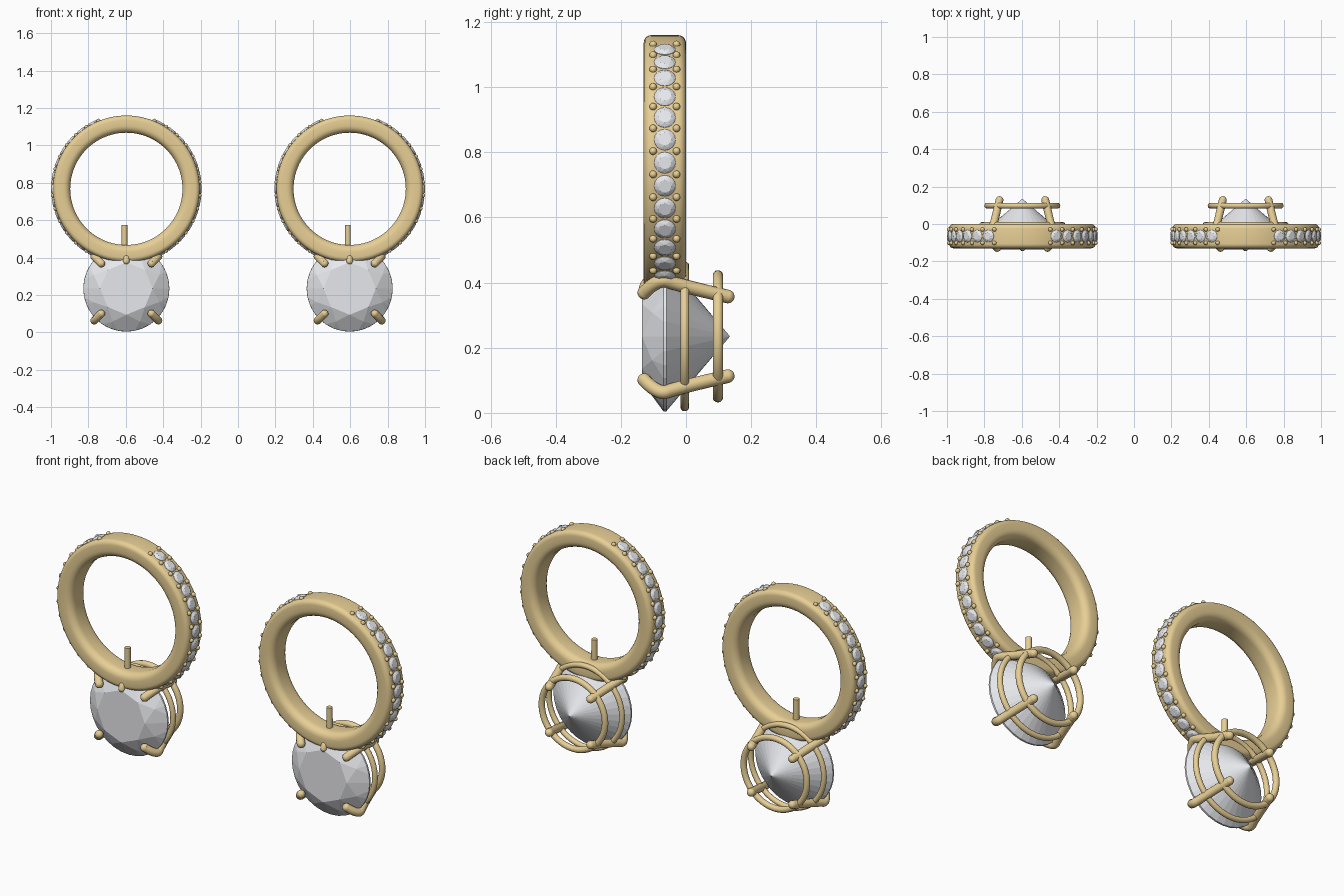
import bpy, bmesh
from math import sin, cos, pi, radians
from mathutils import Vector, Matrix

if "Cube" in bpy.data.objects:
    bpy.data.objects.remove(bpy.data.objects["Cube"])

YC, RZ, GZ = -0.065, 0.768, 0.235      # band mid depth, ring centre height, gem centre height
ring_r, gem_r = 0.392, 0.23


def material(name, color):
    m = bpy.data.materials.new(name)
    m.diffuse_color = color
    m.use_nodes = True
    m.node_tree.nodes["Principled BSDF"].inputs["Base Color"].default_value = m.diffuse_color
    return m


gold = material("gold", (0.80, 0.62, 0.30, 1))
stone = material("clear_stone", (0.80, 0.81, 0.84, 1))
parts = []


def add(name, data, mat, smooth=True):
    ob = bpy.data.objects.new(name, data)
    bpy.context.collection.objects.link(ob)
    data.materials.append(mat)
    if smooth and isinstance(data, bpy.types.Mesh):
        bpy.ops.object.select_all(action='DESELECT')
        ob.select_set(True)
        bpy.context.view_layer.objects.active = ob
        bpy.ops.object.shade_smooth_by_angle(angle=radians(40))
    parts.append(ob)
    return ob


def to_mesh(name, bm):
    me = bpy.data.meshes.new(name)
    bmesh.ops.recalc_face_normals(bm, faces=bm.faces)
    bm.to_mesh(me)
    bm.free()
    return me


def add_gem(bm, r, mat, sides):
    """Round brilliant with its table towards -y: hull of facet rings, girdle at the origin."""
    rings = [(0.61, -0.305, 8, 0), (0.83, -0.17, 8, pi / 8), (1, -0.02, sides, 0),
             (1, 0.02, sides, 0), (0.0, 0.87, 1, 0)]
    pts = []
    for rad, y, n, off in rings:
        for i in range(n):
            a = off + 2 * pi * i / n
            pts.append(bm.verts.new(mat @ (Vector((rad * cos(a), y, rad * sin(a))) * r)))
    bmesh.ops.convex_hull(bm, input=pts)


def beads(name, points, r):
    bm = bmesh.new()
    for p in points:
        bmesh.ops.create_uvsphere(bm, u_segments=14, v_segments=10, radius=r,
                                  matrix=Matrix.Translation(p))
    return add(name, to_mesh(name, bm), gold)


def tubes(name, paths, r):
    cu = bpy.data.curves.new(name, 'CURVE')
    cu.dimensions = '3D'
    cu.bevel_depth, cu.bevel_resolution, cu.use_fill_caps = r, 4, True
    for pts in paths:
        s = cu.splines.new('NURBS')
        s.points.add(len(pts) - 1)
        for p, co in zip(s.points, pts):
            p.co = (*co, 1)
        s.order_u, s.use_endpoint_u, s.resolution_u = 3, True, 8
    add(name, cu, gold)


def hoop(name, y, z, R, r):
    bpy.ops.mesh.primitive_torus_add(major_radius=R, minor_radius=r, major_segments=64,
                                     minor_segments=14)
    ob = bpy.context.object
    ob.data.transform(Matrix.Translation((0, y, z)) @ Matrix.Rotation(pi / 2, 4, 'X'))
    ob.name = name
    ob.data.materials.append(gold)
    bpy.ops.object.shade_smooth_by_angle(angle=radians(60))
    parts.append(ob)


# Band: rounded rectangle section spun about the y direction
bm = bmesh.new()
prof = []
for rc, yc, cr, a0 in ((ring_r - .024, .041, .024, 0), (.337, .028, .037, 90),
                       (.337, -.028, .037, 180), (ring_r - .024, -.041, .024, 270)):
    for k in range(6):
        a = radians(a0 + 18 * k)
        prof.append(bm.verts.new((rc + cr * cos(a), YC + yc + cr * sin(a), RZ)))
edges = [bm.edges.new((prof[i], prof[(i + 1) % len(prof)])) for i in range(len(prof))]
bmesh.ops.spin(bm, geom=prof + edges, cent=(0, 0, RZ), axis=(0, 1, 0), angle=2 * pi, steps=96)
bmesh.ops.remove_doubles(bm, verts=bm.verts, dist=1e-5)
add("ring_band", to_mesh("ring_band", bm), gold)

# Pave stones and setting beads along both sides of the band
bm = bmesh.new()
bead_pts = []
step = 10.4
for side in (0, pi):
    for i in range(-6, 7):
        a = side + radians(step * i)
        pos = Vector((ring_r * cos(a), YC, RZ + ring_r * sin(a)))
        out = Vector((cos(a), 0, sin(a)))
        rot = (-out).to_track_quat('Y', 'Z' if abs(out.z) < .5 else 'X').to_matrix().to_4x4()
        add_gem(bm, 0.033, Matrix.Translation(pos) @ rot, 16)
    for i in range(14):
        a = side + radians(step * (i - 6.5))
        for dy in (-.036, .036):
            bead_pts.append(Vector((.393 * cos(a), YC + dy, RZ + .393 * sin(a))))
add("pave_stones", to_mesh("pave_stones", bm), stone, False)
beads("pave_beads", bead_pts, 0.0115)

# Large hanging gem
bm = bmesh.new()
add_gem(bm, gem_r, Matrix.Translation((0, YC, GZ)), 32)
bmesh.ops.dissolve_limit(bm, angle_limit=radians(1), verts=bm.verts, edges=bm.edges)
add("large_gem", to_mesh("large_gem", bm), stone, False)

# Basket: two hoops and four diagonal prongs with rounded ends
hoop("basket_hoop_middle", -.004, GZ, .216, .014)
hoop("basket_hoop_back", .098, GZ, .187, .016)
side_path = ((.173, .128), (.225, -.03), (.255, -.085), (.19, -.128))
prongs = [[Vector((sx * r * .7071, y, GZ + sz * r * .7071)) for r, y in side_path]
          for sx in (-1, 1) for sz in (-1, 1)]
tubes("prongs", prongs, .021)
beads("prong_ends", [p for path in prongs for p in (path[0], path[-1])], .021)

# Small claw joining gem and band at the front
claw = [Vector((0, y, z)) for y, z in ((-.05, .43), (-.12, .42), (-.128, .38))]
tubes("top_claw", [claw], .017)
beads("top_claw_end", [claw[-1]], .017)

# Short post standing inside the band
bm = bmesh.new()
bmesh.ops.create_cone(bm, cap_ends=True, segments=20, radius1=.016, radius2=.015, depth=.14,
                      matrix=Matrix.Translation((-.01, YC, .505)))
add("post", to_mesh("post", bm), gold)

# Place the first earring and copy it for the second
for ob in parts:
    twin = ob.copy()
    bpy.context.collection.objects.link(twin)
    base = ob.name
    ob.name, twin.name = "left_" + base, "right_" + base
    ob.location.x, twin.location.x = -.597, .597
